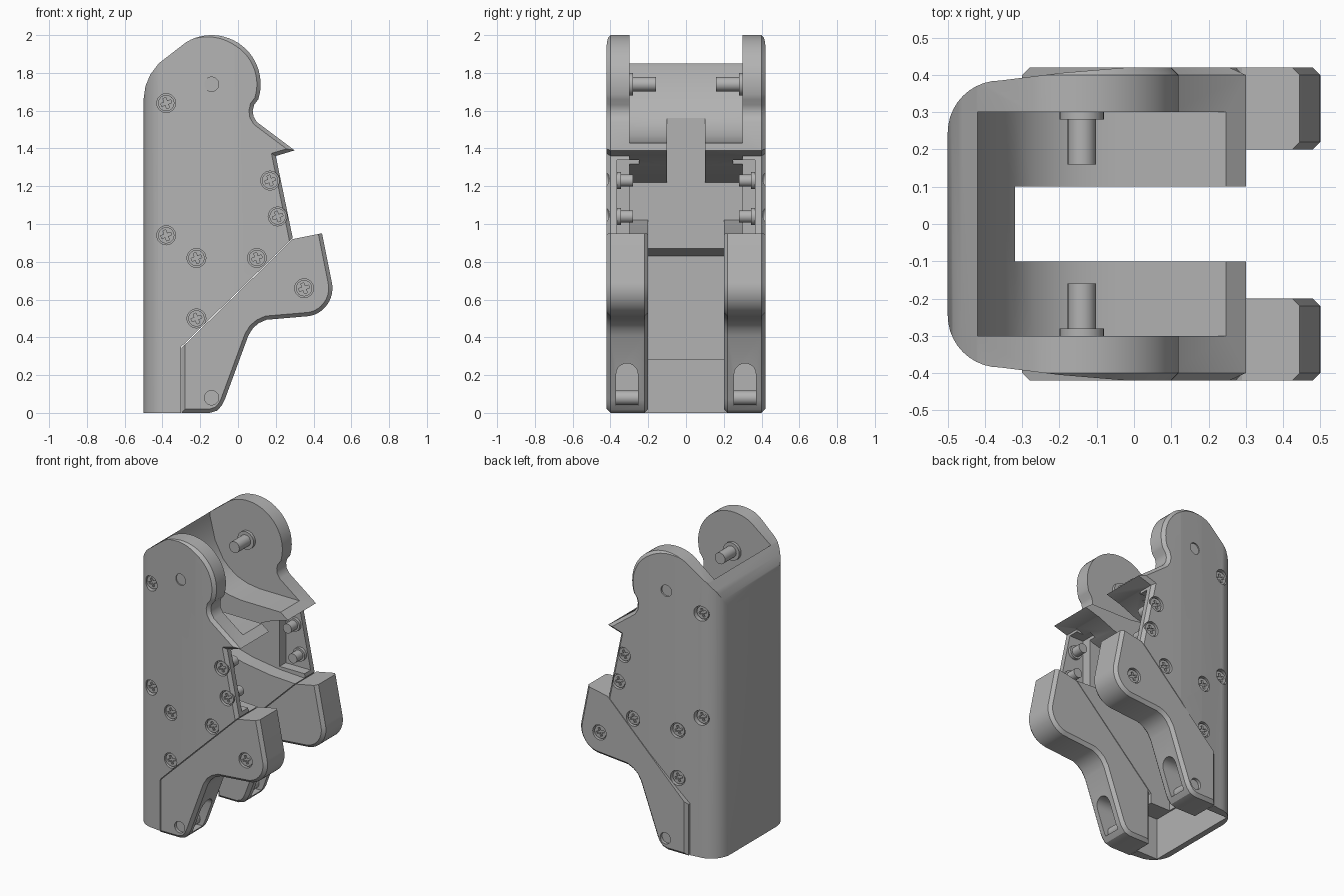
import bpy, bmesh
from math import sin, cos, radians, pi
from mathutils import Matrix

if "Cube" in bpy.data.objects:
    bpy.data.objects.remove(bpy.data.objects["Cube"])

grey = bpy.data.materials.new("plain grey")
grey.use_nodes = True
COLOR = (0.45, 0.45, 0.45, 1)
grey.diffuse_color = COLOR
grey.node_tree.nodes["Principled BSDF"].inputs["Base Color"].default_value = COLOR


def add(name, bm):
    bmesh.ops.recalc_face_normals(bm, faces=bm.faces)
    me = bpy.data.meshes.new(name)
    bm.to_mesh(me)
    bm.free()
    me.materials.append(grey)
    ob = bpy.data.objects.new(name, me)
    bpy.context.collection.objects.link(ob)
    return ob


def arc(cx, cy, r, a0, a1, n=12):
    angles = [radians(a0 + (a1 - a0) * i / n) for i in range(n + 1)]
    return [(cx + r * cos(a), cy + r * sin(a)) for a in angles]


def prism(name, pts, lo, hi, axis="y", chamfer=0.0):
    """Extrude an outline along an axis, with optional chamfered end caps."""
    put = {"x": lambda p: (lo, p[0], p[1]), "y": lambda p: (p[0], lo, p[1]),
           "z": lambda p: (p[0], p[1], lo)}[axis]
    bm = bmesh.new()
    cap = bm.faces.new([bm.verts.new(put(p)) for p in pts])
    ext = bmesh.ops.extrude_face_region(bm, geom=[cap], use_keep_orig=True)
    verts = [g for g in ext["geom"] if isinstance(g, bmesh.types.BMVert)]
    step = [(hi - lo) * (axis == a) for a in "xyz"]
    bmesh.ops.translate(bm, verts=verts, vec=step)
    bmesh.ops.recalc_face_normals(bm, faces=bm.faces)
    if chamfer:
        for f in [f for f in bm.faces if abs(f.normal.y) > 0.99]:
            if axis == "y" and len(f.verts) == len(pts):
                bmesh.ops.inset_region(bm, faces=[f], thickness=chamfer,
                                       depth=chamfer, use_even_offset=True)
    return add(name, bm)


def box(name, x, y, z):
    return prism(name, [(x[0], z[0]), (x[1], z[0]), (x[1], z[1]), (x[0], z[1])], *y)


def rod(name, x, z, r, y0, y1):
    return prism(name, arc(x, z, r, 0, 345, 23), y0, y1)


def carve(ob, cutters, op="DIFFERENCE"):
    """Apply boolean cutters, then delete them."""
    for c in cutters:
        m = ob.modifiers.new("cut", "BOOLEAN")
        m.operation, m.solver, m.object = op, "EXACT", c
    dg = bpy.context.evaluated_depsgraph_get()
    dg.update()
    ob.data = bpy.data.meshes.new_from_object(ob.evaluated_get(dg))
    ob.modifiers.clear()
    for c in cutters:
        bpy.data.objects.remove(c)


def span(side, a, b):
    return sorted((side * a, side * b))


# Screw positions (x, z), with the depth of the head surface
SCREWS = [(-0.38, 1.64, 0.365), (-0.38, 0.94, 0.365), (-0.22, 0.82, 0.392),
          (0.10, 0.82, 0.41), (-0.22, 0.50, 0.392), (0.35, 0.66, 0.41),
          (0.17, 1.23, 0.41), (0.21, 1.04, 0.41)]
PIVOTS = [(-0.14, 1.74), (-0.14, 0.08)]


def hole_cutters(rule):
    cut = []
    for s in (-1, 1):
        for x, z, y in SCREWS:
            if rule(x, z):
                cut.append(rod("hole", x, z, 0.05, *span(s, y - 0.015, 0.5)))
        for x, z in PIVOTS:
            if rule(x, z):
                cut.append(rod("hole", x, z, 0.038, *span(s, 0.40, 0.5)))
    return cut


# Housing: side outline, rounded back in plan, then hollowed
side_outline = ([(-0.5, 0), (-0.5, 1.66), (-0.49, 1.73), (-0.465, 1.79), (-0.42, 1.85)]
                + arc(-0.14, 1.74, 0.26, 121, -18, 24)
                + [(0.085, 1.63), (0.078, 1.60), (0.082, 1.57), (0.1, 1.54),
                   (0.30, 1.39), (0.20, 1.36), (0.32, 0.78), (0.32, 0)])
housing = prism("housing", side_outline, -0.40, 0.40, chamfer=0.02)
half_plan = arc(-0.36, 0.245, 0.14, 180, 90, 10) + [(-0.2, 0.405), (-0.02, 0.42), (0.6, 0.43)]
plan = half_plan + [(x, -y) for x, y in reversed(half_plan)]
carve(housing, [prism("plan", plan, -0.1, 2.1, "z")], "INTERSECT")

# Open head above the cradle, which is concave at the back
cradle = [(-0.42, 2.2), (-0.42, 1.83), (-0.38, 1.67), (-0.32, 1.56), (-0.27, 1.51),
          (-0.21, 1.47), (-0.14, 1.445), (-0.05, 1.432), (0.25, 1.43), (0.6, 1.43), (0.6, 2.2)]
# Throat between the cradle and the lower block
throat = [(-0.32, 1.22), (-0.1, 1.26), (0.08, 1.31), (0.2, 1.362), (0.6, 1.362),
          (0.6, 0.92), (0.29, 0.92), (0.1, 0.93), (-0.1, 0.96), (-0.32, 1.02)]
lower_bay = [(-0.45, -0.2), (-0.45, 0.83), (-0.32, 0.87), (-0.32, 1.1), (0.6, 1.1), (0.6, -0.2)]
bracket_seat = [(-0.303, -0.2), (-0.303, 0.348), (0.29, 0.925), (0.6, 1.0), (0.6, -0.2)]
cutters = [prism("cradle", cradle, -0.3, 0.3),
           prism("throat", throat, -0.3, 0.3),
           prism("lower_bay", lower_bay, -0.2, 0.2),
           prism("bracket_seat", bracket_seat, -0.6, 0.6),
           box("centre_slot", (-0.32, 0.7), (-0.1, 0.1), (-0.3, 1.9)),
           box("foot_bay", (-0.46, -0.2), (-0.33, 0.33), (-0.2, 0.28))]
for s in (-1, 1):
    cutters.append(box("front_recess", (0.1, 0.6), span(s, 0.25, 0.365), (0.95, 1.34)))
carve(housing, cutters + hole_cutters(lambda x, z: (x, z) not in [(0.35, 0.66), PIVOTS[1]]))

# Lower brackets with a chamfered outer rim and a slotted foot
outline = ([(-0.30, 0), (-0.30, 1.1), (0.415, 1.1)] + arc(0.35, 0.66, 0.15, 12, -80, 14)
           + [(0.15, 0.493), (0.11, 0.475), (0.08, 0.45), (0.055, 0.41), (-0.07, 0.07),
              (-0.085, 0.04), (-0.11, 0.012), (-0.15, 0)])
above = [(-0.6, 0.05), (0.29, 0.92), (0.44, 0.95), (1, 1.06), (1, 2), (-0.6, 2)]
brackets = []
for s, label in ((-1, "right"), (1, "left")):
    bracket = prism(label + "_bracket", outline, *span(s, 0.22, 0.40), chamfer=0.02)
    slot = ([(0.255 * s, 0.04), (0.37 * s, 0.04)]
            + [(s * a, b) for a, b in arc(0.3125, 0.205, 0.0575, 0, 180, 10)])
    inner = box("inner_trim", (-1, 1), span(s, 0, 0.2), (-1, 2))
    carve(bracket, [prism("above", above, -0.6, 0.6),
                    prism("slot", slot, -0.22, 0.3, "x"), inner]
          + hole_cutters(lambda x, z: (x, z) in [(0.35, 0.66), PIVOTS[1]]))
    brackets.append(bracket)

# Cross-head screw, shared by every screw position
screw = rod("screw", 0, 0, 0.043, -0.03, 0)
carve(screw, [box("slot_a", (-0.028, 0.028), (-0.012, 0.1), (-0.008, 0.008)),
              box("slot_b", (-0.008, 0.008), (-0.012, 0.1), (-0.028, 0.028))])
parts = [housing, screw] + brackets
for s, label in ((-1, "right"), (1, "left")):
    for i, (x, z, y) in enumerate(SCREWS):
        ob = bpy.data.objects.new(f"{label}_screw_{i + 1}", screw.data)
        bpy.context.collection.objects.link(ob)
        ob.matrix_world = (Matrix.Translation((x, s * y, z))
                           @ Matrix.Rotation(pi * (s < 0), 4, "Z")
                           @ Matrix.Rotation(radians(20), 4, "Y"))
    # Screw tips showing in the throat
    for x, z, y in SCREWS[-2:]:
        parts.append(rod(label + "_screw_tip", x, z, 0.032, *span(s, 0.28, 0.385)))
        parts.append(rod(label + "_screw_collar", x, z, 0.045, *span(s, 0.345, 0.38)))
    # Pivot pins
    parts.append(rod(label + "_top_pin", *PIVOTS[0], 0.038, *span(s, 0.16, 0.36)))
    parts.append(rod(label + "_top_pin_flange", *PIVOTS[0], 0.06, *span(s, 0.28, 0.31)))
    parts.append(rod(label + "_foot_pin", *PIVOTS[1], 0.038, *span(s, 0.21, 0.39)))

# Smooth the curved faces, keep corners sharp
bpy.ops.object.select_all(action="DESELECT")
for ob in parts:
    ob.select_set(True)
bpy.context.view_layer.objects.active = housing
bpy.ops.object.shade_smooth_by_angle(angle=radians(28))
bpy.data.objects.remove(screw)
